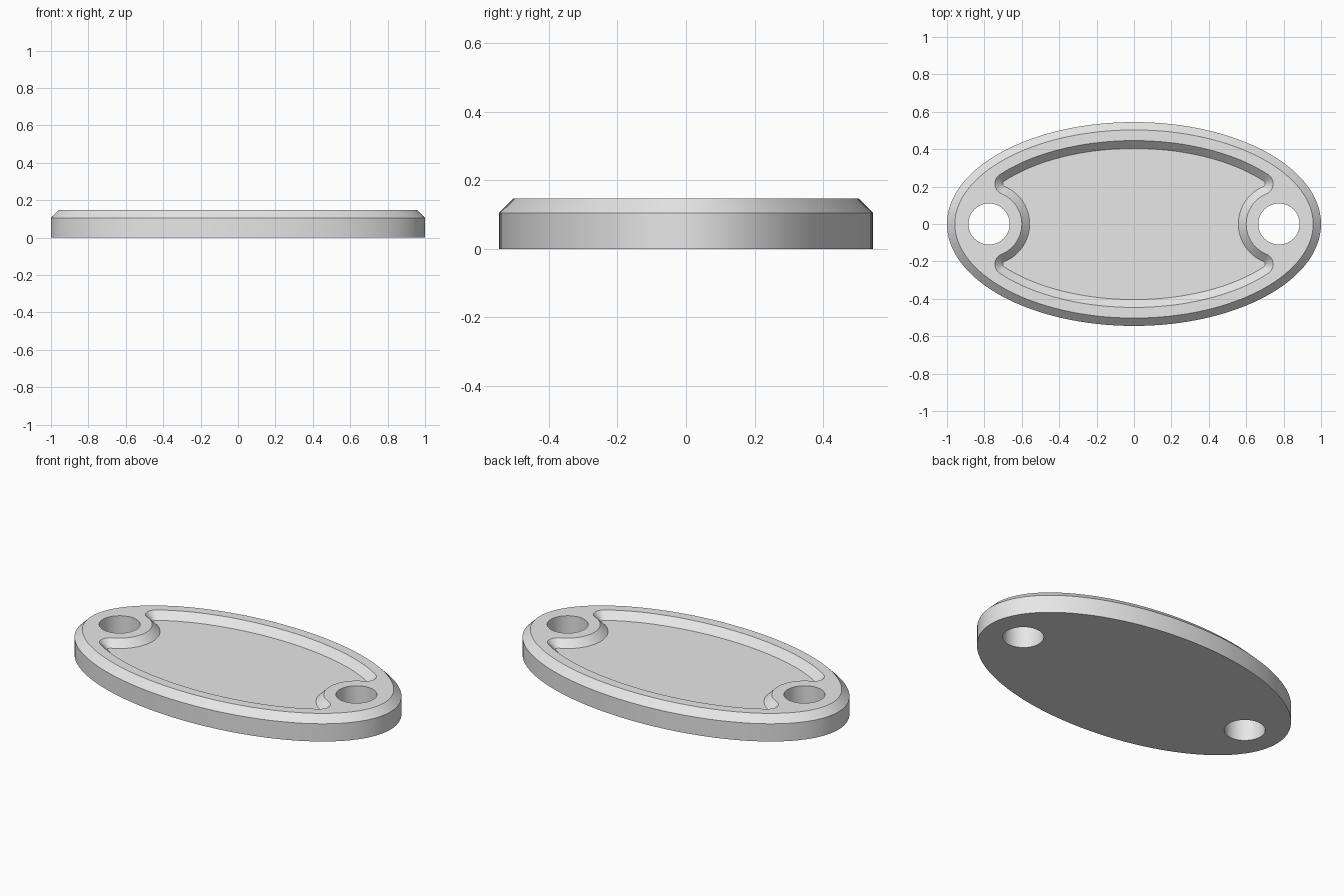
import bpy
import bmesh
from math import sin, cos, pi, atan2, hypot

if "Cube" in bpy.data.objects:
    bpy.data.objects.remove(bpy.data.objects["Cube"], do_unlink=True)

A, B = 1.0, 0.545            # outer ellipse half axes
TOP, SHOULDER = 0.147, 0.105  # top face, and chamfer foot / pocket floor
CHAMFER = TOP - SHOULDER
HOLE_X, HOLE_R = 0.775, 0.11
RIM, BOSS_R = 0.099, 0.175   # rim width and boss radius at the top face
FILLET = 0.058               # pocket corner radius at the top face


def ellipse(t, inset):
    """Point on the outline moved inward, and its outward normal angle."""
    a = atan2(A * sin(t), B * cos(t))
    return A * cos(t) - inset * cos(a), B * sin(t) - inset * sin(a), a


def steps(start, end, n):
    return [start + (end - start) * i / n for i in range(n)]


def pocket_path():
    """Core path of the pocket as (x, y, outward normal angle)."""
    inset, r = RIM + FILLET, BOSS_R + FILLET
    lo, hi = 0.0, pi / 2
    for _ in range(50):
        t = (lo + hi) / 2
        x, y, _a = ellipse(t, inset)
        if hypot(x - HOLE_X, y) < r:
            lo = t
        else:
            hi = t
    x, y, a = ellipse(lo, inset)
    boss = atan2(y, HOLE_X - x)
    half = [ellipse(t, inset) for t in steps(lo, pi - lo, 64)]
    half += [(-x, y, n) for n in steps(pi - a, pi + boss, 14)]
    half += [(-HOLE_X + r * cos(t), r * sin(t), t + pi)
             for t in steps(boss, -boss, 32)]
    half += [(-x, -y, n) for n in steps(pi - boss, pi + a, 14)]
    return half + [(-px, -py, n + pi) for px, py, n in half]


bm = bmesh.new()


def ring(points, z):
    verts = [bm.verts.new((x, y, z)) for x, y in points]
    edges = [bm.edges.new((v, verts[i - 1])) for i, v in enumerate(verts)]
    return verts, edges


def bridge(r1, r2):
    v, w = r1[0], r2[0]
    for i in range(len(v)):
        bm.faces.new((v[i - 1], v[i], w[i], w[i - 1]))


def fill(rings, normal):
    edges = [e for r in rings for e in r[1]]
    bmesh.ops.triangle_fill(bm, edges=edges, use_beauty=True, normal=normal)


# Outer wall and chamfer
angles = steps(0, 2 * pi, 128)
base, shoulder, crown = [
    ring([ellipse(t, d)[:2] for t in angles], z)
    for d, z in ((0, 0), (0, SHOULDER), (CHAMFER, TOP))]
bridge(base, shoulder)
bridge(shoulder, crown)

# Screw holes
bottom_rings, top_rings = [base], [crown]
for side in (-1, 1):
    circle = [(side * HOLE_X + HOLE_R * cos(t), HOLE_R * sin(t))
              for t in steps(0, 2 * pi, 48)]
    low, high = ring(circle, 0), ring(circle, TOP)
    bridge(low, high)
    bottom_rings.append(low)
    top_rings.append(high)

# Pocket with sloped wall
path = pocket_path()
lip, floor = [
    ring([(x + d * cos(n), y + d * sin(n)) for x, y, n in path], z)
    for d, z in ((FILLET, TOP), (FILLET - CHAMFER, SHOULDER))]
bridge(lip, floor)
top_rings.append(lip)

# Flat faces
fill(bottom_rings, (0, 0, -1))
fill(top_rings, (0, 0, 1))
fill([floor], (0, 0, 1))
bmesh.ops.recalc_face_normals(bm, faces=bm.faces[:])

mesh = bpy.data.meshes.new("oval_plate")
bm.to_mesh(mesh)
bm.free()
plate = bpy.data.objects.new("oval_plate", mesh)
bpy.context.collection.objects.link(plate)

# Material
grey = bpy.data.materials.new("light_grey")
grey.use_nodes = True
color = (0.8, 0.8, 0.8, 1)
grey.diffuse_color = color
for node in grey.node_tree.nodes:
    if node.type == "BSDF_PRINCIPLED":
        node.inputs["Base Color"].default_value = color
mesh.materials.append(grey)

# Smooth curved walls, keep the rims sharp
bpy.ops.object.select_all(action="DESELECT")
plate.select_set(True)
bpy.context.view_layer.objects.active = plate
bpy.ops.object.shade_smooth_by_angle(angle=pi / 6)
